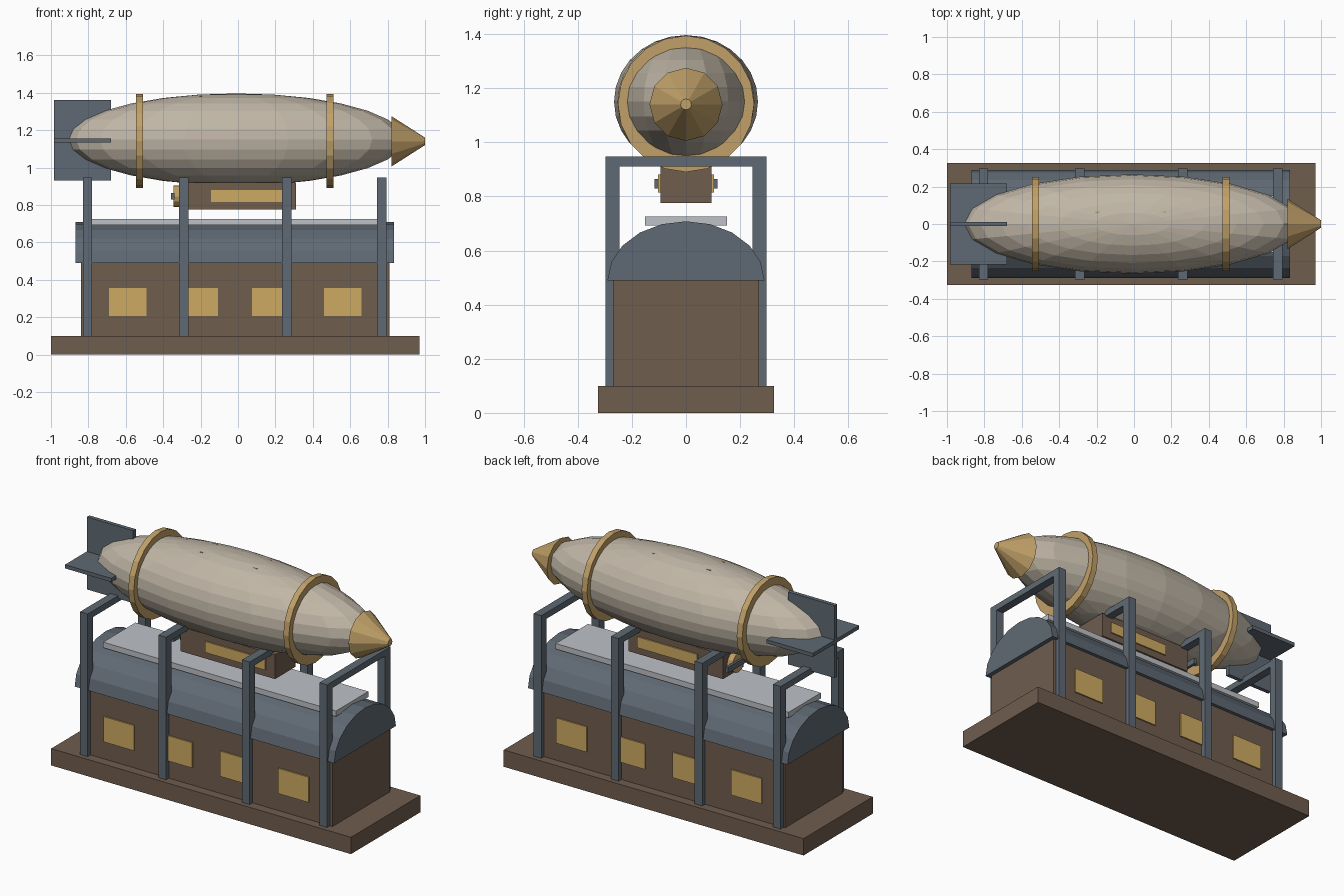
import bpy, bmesh, math
from mathutils import Matrix, Vector

cube = bpy.data.objects.get("Cube")
if cube:
    bpy.data.objects.remove(cube, do_unlink=True)


def material(name, rgb):
    m = bpy.data.materials.new(name)
    m.use_nodes = True
    lin = [((c / 255 + 0.055) / 1.055) ** 2.4 for c in rgb] + [1]
    m.diffuse_color = lin
    m.node_tree.nodes["Principled BSDF"].inputs["Base Color"].default_value = lin
    return m


BROWN = material("brown timber", (112, 93, 79))
SLATE = material("slate metal", (95, 105, 115))
CREAM = material("cream canvas", (192, 182, 166))
BRASS = material("brass", (192, 160, 104))
AMBER = material("amber glass", (206, 170, 98))
PALE = material("pale skylight", (190, 193, 198))


def finish(name, bm, mat):
    bmesh.ops.recalc_face_normals(bm, faces=bm.faces)
    mesh = bpy.data.meshes.new(name)
    bm.to_mesh(mesh)
    bm.free()
    mesh.materials.append(mat)
    ob = bpy.data.objects.new(name, mesh)
    bpy.context.collection.objects.link(ob)
    return ob


def box(name, x, y, z, mat):
    """Box from (min, max) pairs."""
    bm = bmesh.new()
    bmesh.ops.create_cube(bm, size=1)
    for v in bm.verts:
        v.co = Vector(sum(r) / 2 + c * (r[1] - r[0]) for c, r in zip(v.co, (x, y, z)))
    return finish(name, bm, mat)


def x_cone(name, x0, x1, z, r0, r1, sides, mat):
    """Cone or drum lying along x, with a corner at the top."""
    bm = bmesh.new()
    bmesh.ops.create_cone(bm, cap_ends=True, segments=sides, radius1=r0, radius2=r1, depth=x1 - x0)
    bmesh.ops.transform(bm, verts=bm.verts, matrix=Matrix.Translation(((x0 + x1) / 2, 0, z))
                        @ Matrix.Rotation(math.pi / 2, 4, 'Y'))
    return finish(name, bm, mat)


# Plinth and hall
box("plinth", (-1, 0.97), (-0.325, 0.325), (0, 0.1), BROWN)
box("hall", (-0.84, 0.81), (-0.27, 0.27), (0.1, 0.5), BROWN)

# Barrel roof: half-ellipse profile extruded along x
bm = bmesh.new()
arc = [math.pi * i / 10 for i in range(11)]
end = bm.faces.new([bm.verts.new((-0.87, 0.29 * math.cos(a), 0.49 + 0.218 * math.sin(a))) for a in arc])
new = bmesh.ops.extrude_face_region(bm, geom=[end])["geom"]
bmesh.ops.translate(bm, vec=(1.705, 0, 0), verts=[g for g in new if isinstance(g, bmesh.types.BMVert)])
finish("barrel_roof", bm, SLATE)
box("skylight", (-0.78, 0.75), (-0.152, 0.152), (0.692, 0.725), PALE)

# Hall windows on both long sides
for side, s in (("front", -1), ("back", 1)):
    for i in range(4):
        x = -0.59 + 0.383 * i
        y = sorted((s * 0.269, s * 0.278))
        box(f"{side}_window_{i + 1}", (x - 0.1, x + 0.1), y, (0.205, 0.355), AMBER)

# Mooring frames
for i, x in enumerate((-0.805, -0.29, 0.26, 0.768)):
    span = (x - 0.025, x + 0.025)
    for side, s in (("front", -1), ("back", 1)):
        box(f"{side}_post_{i + 1}", span, sorted((s * 0.246, s * 0.297)), (0.1, 0.947), SLATE)
    box(f"crossbeam_{i + 1}", span, (-0.25, 0.25), (0.91, 0.947), SLATE)

# Envelope
bm = bmesh.new()
bmesh.ops.create_uvsphere(bm, u_segments=20, v_segments=14, radius=1)
bmesh.ops.scale(bm, vec=(0.9, 0.266, 0.246), verts=bm.verts)
bmesh.ops.translate(bm, vec=(-0.01, 0, 1.15), verts=bm.verts)
finish("envelope", bm, CREAM)

# Hoops and nose cone
for name, x in (("rear_hoop", -0.527), ("front_hoop", 0.492)):
    x_cone(name, x - 0.018, x + 0.018, 1.142, 0.252, 0.252, 20, BRASS)
x_cone("nose_cone", 0.82, 1.0, 1.14, 0.135, 0.02, 12, BRASS)

# Tail fins
box("vertical_fin", (-0.985, -0.68), (-0.012, 0.012), (0.93, 1.36), SLATE)
box("horizontal_fin", (-0.985, -0.68), (-0.217, 0.217), (1.133, 1.155), SLATE)

# Gondola with strip windows
box("gondola", (-0.31, 0.31), (-0.095, 0.095), (0.775, 0.92), BROWN)
for side, s in (("front", -1), ("back", 1)):
    box(f"{side}_gondola_window", (-0.145, 0.25), sorted((s * 0.094, s * 0.103)), (0.815, 0.88), AMBER)

# Engine and propeller
x_cone("engine", -0.345, -0.3, 0.846, 0.058, 0.058, 12, BRASS)
box("propeller", (-0.357, -0.34), (-0.116, 0.116), (0.83, 0.864), SLATE)

# Suspension rods, their ends just showing above the envelope
for i, x in enumerate((-0.195, 0.16)):
    for side, y in (("front", -0.06), ("back", 0.06)):
        box(f"{side}_rod_{i + 1}", (x - 0.012, x + 0.012), (y - 0.007, y + 0.007), (0.9, 1.383), BRASS)
